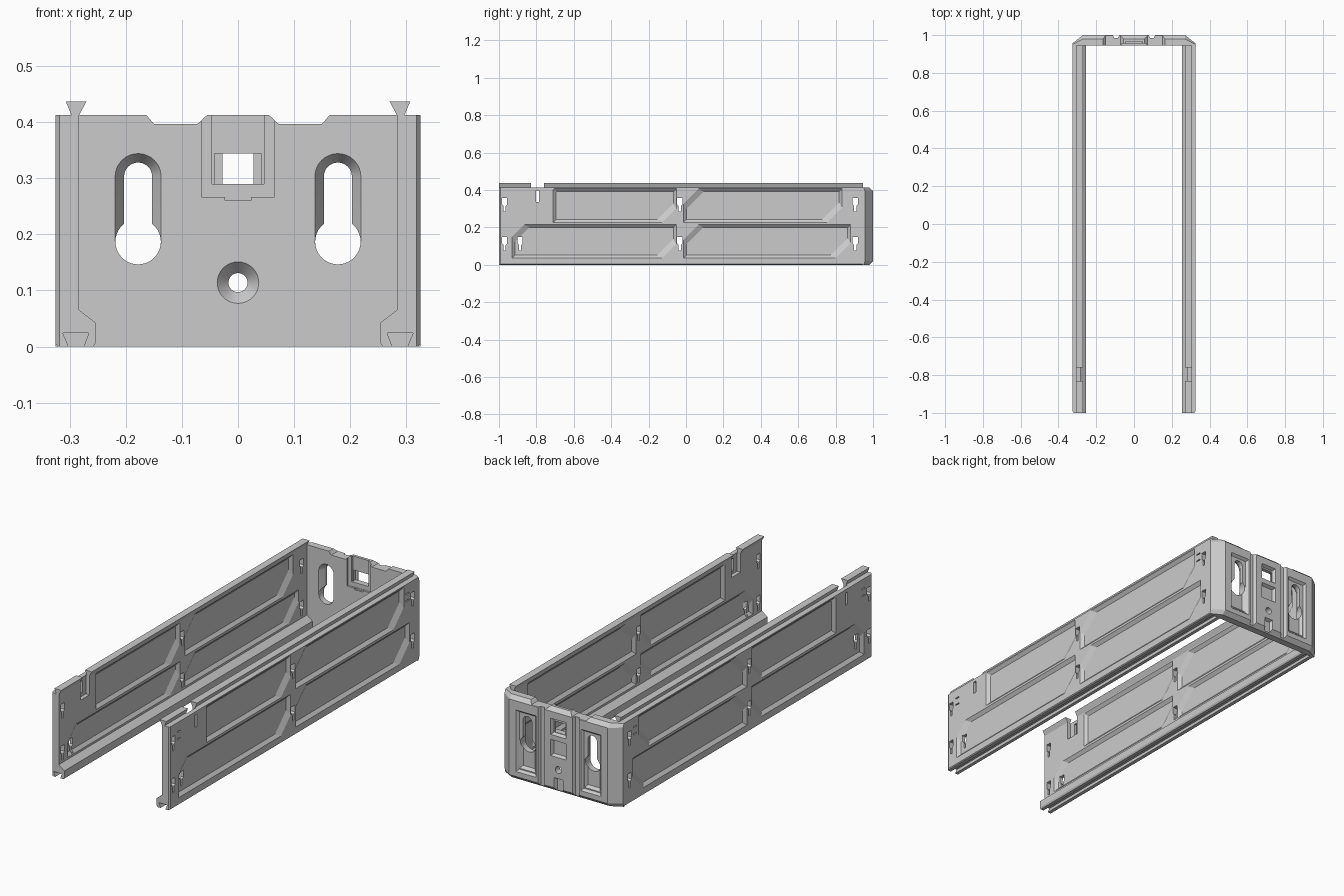
import bpy, bmesh, math
from mathutils import Vector

if "Cube" in bpy.data.objects:
    bpy.data.objects.remove(bpy.data.objects["Cube"])

def loft(name, rings):
    """Closed solid through matching rings of 3D points."""
    bm = bmesh.new()
    vs = [[bm.verts.new(p) for p in r] for r in rings]
    n = len(vs[0])
    for a, b in zip(vs, vs[1:]):
        for i in range(n):
            bm.faces.new((a[i], a[(i + 1) % n], b[(i + 1) % n], b[i]))
    bm.faces.new(vs[0])
    bm.faces.new(vs[-1])
    bmesh.ops.recalc_face_normals(bm, faces=bm.faces)
    me = bpy.data.meshes.new(name)
    bm.to_mesh(me)
    bm.free()
    ob = bpy.data.objects.new(name, me)
    bpy.context.collection.objects.link(ob)
    return ob

def along_x(*steps):   # steps: (x, [(y, z)...])
    return loft("cutter", [[(x, y, z) for y, z in p] for x, p in steps])

def along_y(*steps):   # steps: (y, [(x, z)...])
    return loft("cutter", [[(x, y, z) for x, z in p] for y, p in steps])

def rect(a0, a1, b0, b1, i=0.0):
    return [(a0 + i, b0 + i), (a1 - i, b0 + i), (a1 - i, b1 - i), (a0 + i, b1 - i)]

def stadium(cx, z0, z1, r, n=16):
    top = [(cx + r * math.cos(math.pi * k / n), z1 + r * math.sin(math.pi * k / n)) for k in range(n + 1)]
    bot = [(cx - r * math.cos(math.pi * k / n), z0 - r * math.sin(math.pi * k / n)) for k in range(n + 1)]
    return top + bot

def circle(cx, cz, r, n=36):
    return [(cx + r * math.cos(2 * math.pi * k / n), cz + r * math.sin(2 * math.pi * k / n)) for k in range(n)]

def carve(ob, cutters):
    for c in cutters:
        c.hide_render = True
        m = ob.modifiers.new("cut", 'BOOLEAN')
        m.operation, m.solver, m.object = 'DIFFERENCE', 'EXACT', c
    dg = bpy.context.evaluated_depsgraph_get()
    me = bpy.data.meshes.new_from_object(ob.evaluated_get(dg))
    ob.modifiers.clear()
    ob.data = me
    for c in cutters:
        bpy.data.objects.remove(c)

# ---- side wall: rail section with dovetail on top and matching groove below
section = [(.325, .004), (.325, .413), (.297, .413), (.307, .437), (.27, .437), (.283, .413),
           (.283, .065), (.253, .042), (.253, .008), (.258, 0), (.275, 0), (.266, .024),
           (.312, .024), (.302, 0), (.32, 0)]
wall = loft("side_wall_right", [[(x, y, z) for x, z in section] for y in (-1, .946)])
cuts = []

def panel(y0, y1, z0, z1, tl, br, i=0.0):
    """Panel outline with clipped upper-left and lower-right corners."""
    k = .6 * i
    y0, y1, z0, z1 = y0 + i, y1 - i, z0 + i, z1 - i
    tl, br = (tl + k if tl > .01 else tl), br + k
    return [(y0, z0), (y1 - br, z0), (y1, z0 + br), (y1, z1), (y0 + tl, z1), (y0, z1 - tl)]

# recessed panels on both faces
for y0, y1, z0, z1, tl, br in ((-.71, -.052, .227, .407, .003, .075),
                               (-.013, .835, .227, .407, .08, .08),
                               (-.93, -.052, .037, .215, .065, .075),
                               (-.013, .88, .037, .215, .08, .08)):
    a = (y0, y1, z0, z1, tl, br)
    cuts.append(along_x((.34, panel(*a)), (.325, panel(*a)), (.311, panel(*a, .016))))
    a = (y0, y1, max(z0, .075), z1, tl, br)
    cuts.append(along_x((.27, panel(*a)), (.283, panel(*a)), (.296, panel(*a, .016))))

# keyhole slots through the wall
for y, z in ((-.97, .32), (-.97, .112), (-.887, .112), (-.033, .32), (-.033, .112), (.905, .32), (.905, .112)):
    cuts.append(along_x(*[(x, [(y - .006, z - .035), (y + .006, z - .035), (y + .006, z - .005), (y + .014, z + .003),
                               (y + .014, z + .037), (y - .014, z + .037), (y - .014, z + .003), (y - .006, z - .005)])
                          for x in (.24, .34)]))
# small marking slits beside the end slots
for y in (-.925, .865):
    for z in (.33, .365):
        cuts.append(along_x(*[(x, rect(y - .012, y + .012, z - .003, z + .003)) for x in (.318, .34)]))
# latch notch: gap in the dovetail, inner pocket and narrow slot
cuts.append(along_x(*[(x, rect(-.83, -.76, .413, .45)) for x in (.24, .34)]))
cuts.append(along_x(*[(x, rect(-.83, -.76, .32, .45)) for x in (.27, .302)]))
cuts.append(along_x(*[(x, rect(-.803, -.787, .335, .397)) for x in (.25, .34)]))
# chamfer on the outer front edge
cuts.append(loft("cutter", [[(.317, -1.002, z), (.335, -1.002, z), (.335, -.978, z)] for z in (-.01, .45)]))
carve(wall, cuts)

left = bpy.data.objects.new("side_wall_left", wall.data.copy())
bpy.context.collection.objects.link(left)
bm = bmesh.new()
bm.from_mesh(left.data)
bmesh.ops.scale(bm, vec=(-1, 1, 1), verts=bm.verts)
bmesh.ops.reverse_faces(bm, faces=bm.faces)
bm.to_mesh(left.data)
bm.free()

# ---- back plate with clipped outer edges
def plate_ring(z, d):
    return [(-.325, .945, z), (.325, .945, z), (.325, .957 - d / 3, z), (.27, 1 - d, z),
            (-.27, 1 - d, z), (-.325, .957 - d / 3, z)]

plate = loft("back_plate", [plate_ring(0, .02), plate_ring(.02, 0), plate_ring(.395, 0), plate_ring(.413, .02)])
cuts = []
for s in (-1, 1):
    # dips in the top edge
    cuts.append(along_y(*[(y, [(s * .172, .423), (s * .15, .397), (s * .072, .397), (s * .044, .423)]) for y in (.9, 1.1)]))
    # shallow vertical grooves on the rear
    cuts.append(loft("cutter", [[(s * .072, 1.01, z), (s * .085, .986, z), (s * .105, .986, z), (s * .118, 1.01, z)]
                                for z in (-.01, .43)]))
    # hanging keyhole with tapered front and recessed rear
    c = s * .178
    cuts.append(along_y(*[(y, stadium(c, .187, .303, .025)) for y in (.9, 1.1)]))
    cuts.append(along_y(*[(y, circle(c, .187, .0405)) for y in (.9, 1.1)]))
    cuts.append(along_y((.93, stadium(c, .19, .303, .041)), (.945, stadium(c, .19, .303, .041)),
                        (.97, stadium(c, .19, .303, .025))))
    r = (c - .055, c + .055, .045, .35)
    cuts.append(along_y((1.01, rect(*r)), (1.0, rect(*r)), (.988, rect(*r, .01))))
    r = (c - .044, c + .044, .06, .2)
    cuts.append(along_y((1.01, rect(*r)), (.988, rect(*r)), (.975, rect(*r, .012))))
# latch channel, window and lip
cuts.append(along_y(*[(y, rect(-.065, .065, .267, .43)) for y in (.93, .955)]))
cuts.append(along_y(*[(y, rect(-.046, .046, .29, .43)) for y in (.93, .966)]))
cuts.append(along_y(*[(y, rect(-.042, .042, .29, .344)) for y in (.93, .982)]))
cuts.append(along_y(*[(y, rect(-.028, .028, .29, .344)) for y in (.9, 1.1)]))
cuts.append(along_y(*[(y, rect(-.023, .023, .26, .28)) for y in (.93, .953)]))
# countersunk screw hole
cuts.append(along_y((.93, circle(0, .114, .037)), (.945, circle(0, .114, .037)), (.968, circle(0, .114, .017)),
                    (1.1, circle(0, .114, .017))))
# rear recesses in the centre strip
for r in ((-.042, .042, .28, .36), (-.042, .042, .175, .255), (-.024, .024, -.03, .07)):
    cuts.append(along_y((1.01, rect(*r)), (1.0, rect(*r)), (.985, rect(*r, .008))))
carve(plate, cuts)

# smooth the round holes, keep edges crisp
bpy.ops.object.select_all(action='DESELECT')
plate.select_set(True)
bpy.context.view_layer.objects.active = plate
bpy.ops.object.shade_smooth_by_angle(angle=math.radians(20))
